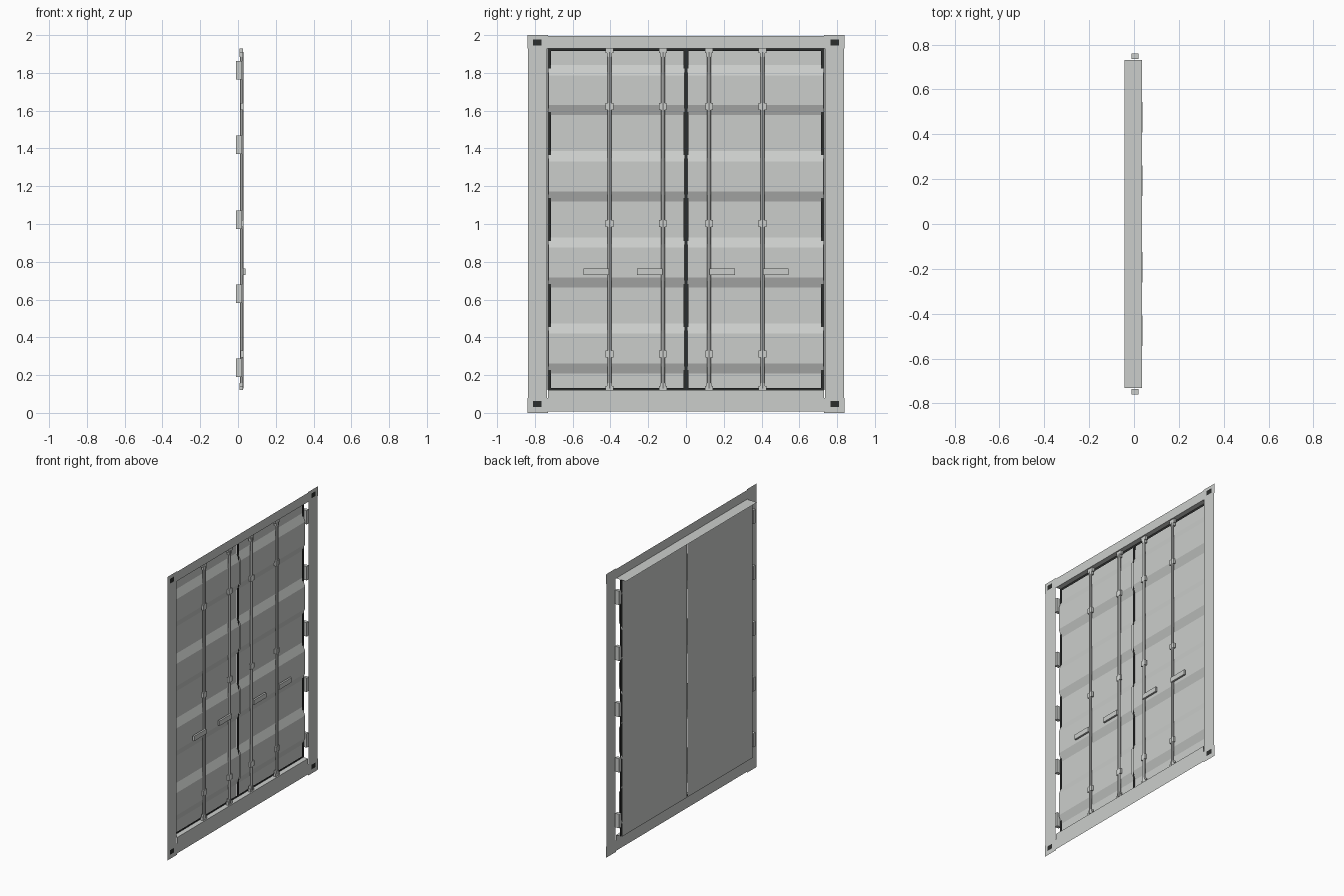
import bpy, bmesh, math

if "Cube" in bpy.data.objects:
    bpy.data.objects.remove(bpy.data.objects["Cube"])


def material(name, rgb):
    m = bpy.data.materials.new(name)
    m.diffuse_color = (*rgb, 1)
    m.use_nodes = True
    m.node_tree.nodes["Principled BSDF"].inputs["Base Color"].default_value = m.diffuse_color
    return m


GREY = material("painted_grey", (0.60, 0.615, 0.60))
DARK = material("dark_rubber", (0.024, 0.026, 0.025))


def finish(bm, name, mat):
    me = bpy.data.meshes.new(name)
    bm.to_mesh(me)
    bm.free()
    me.materials.append(mat)
    ob = bpy.data.objects.new(name, me)
    bpy.context.collection.objects.link(ob)
    return ob


def sheets(name, mat, x, rects):
    """Flat upright sheets at depth x, each rect is (y0, y1, z0, z1)."""
    bm = bmesh.new()
    for y0, y1, z0, z1 in rects:
        y0, y1 = sorted((y0, y1))
        bm.faces.new([bm.verts.new((x, y, z)) for y, z in
                      ((y0, z0), (y1, z0), (y1, z1), (y0, z1))])
    return finish(bm, name, mat)


def boxes(name, mat, items):
    """Boxes given as (x0, x1, y0, y1, z0, z1)."""
    bm = bmesh.new()
    for x0, x1, y0, y1, z0, z1 in items:
        vs = bmesh.ops.create_cube(bm, size=1)["verts"]
        for v in vs:
            v.co = ((x0 + x1) / 2 + v.co.x * (x1 - x0),
                    (y0 + y1) / 2 + v.co.y * abs(y1 - y0),
                    (z0 + z1) / 2 + v.co.z * (z1 - z0))
    return finish(bm, name, mat)


def profile_sheet(name, mat, pts, y0, y1):
    """Sweep an (x, z) profile along y."""
    bm = bmesh.new()
    rows = [[bm.verts.new((x, y, z)) for x, z in pts] for y in (y0, y1)]
    for i in range(len(pts) - 1):
        bm.faces.new((rows[0][i], rows[1][i], rows[1][i + 1], rows[0][i + 1]))
    return finish(bm, name, mat)


FX = 0.035                 # frame plane
LOW, HIGH = 0.12, 1.93     # door opening
SIDES = (("left", -1), ("right", 1))

# Frame: header and sill, each with a return strip towards the doors
profile_sheet("header", GREY, [(FX, 1.995), (FX, HIGH), (-0.043, HIGH)], -0.73, 0.73)
profile_sheet("sill", GREY, [(-0.012, LOW), (FX, LOW), (FX, 0.008)], -0.73, 0.73)

# Corrugation profile shared by both doors
OUT, IN = 0.015, -0.008
corrugation = [(IN, LOW + 0.004)]
for i in range(4):
    z = 0.209 + i * 0.4556
    corrugation += [(IN, z), (OUT, z + 0.053), (OUT, z + 0.211), (IN, z + 0.265)]
corrugation.append((IN, HIGH - 0.012))

for side, s in SIDES:
    # Corner posts and corner castings with dark slots
    sheets(side + "_post", GREY, FX, [(s * 0.735, s * 0.836, 0.01, 1.99)])
    sheets(side + "_castings", GREY, FX + 0.001,
           [(s * 0.73, s * 0.84, 1.93, 2.0), (s * 0.73, s * 0.84, 0.0, 0.08)])
    sheets(side + "_casting_slots", DARK, FX + 0.003,
           [(s * 0.765, s * 0.81, z, z + 0.033) for z in (0.03, 1.944)])

    # Door leaf: corrugated front, flat back, rubber seal round the edge
    profile_sheet(side + "_door_front", GREY, corrugation, s * 0.727, s * 0.007)
    sheets(side + "_door_back", GREY, -0.011, [(s * 0.003, s * 0.728, LOW, HIGH)])
    sheets(side + "_door_seal", DARK, 0.0,
           [(s * 0.714, s * 0.734, LOW, HIGH), (s * 0.001, s * 0.012, LOW, HIGH),
            (s * 0.012, s * 0.714, LOW, LOW + 0.012),
            (s * 0.012, s * 0.714, HIGH - 0.015, HIGH)])

    # Hinges tucked behind the post
    boxes(side + "_hinges", GREY,
          [(-0.011, 0.021, s * 0.736, s * 0.76, z, z + 0.098)
           for z in (0.19, 0.583, 0.974, 1.37, 1.765)])

    for label, y in (("inner", 0.122), ("outer", 0.405)):
        name = f"{side}_{label}"
        yc = s * y
        # Locking bar
        bpy.ops.mesh.primitive_cylinder_add(vertices=8, radius=0.010, depth=1.78,
                                            location=(0.02, yc, 1.02))
        bar = bpy.context.object
        bar.name = name + "_locking_bar"
        bar.data.materials.append(GREY)
        # Bar guides, and keepers at the top and bottom
        boxes(name + "_guides", GREY,
              [(0.013, 0.028, yc - 0.02, yc + 0.02, z - 0.018, z + 0.018)
               for z in (0.312, 1.002, 1.622)])
        boxes(name + "_keepers", GREY,
              [(0.008, 0.026, yc - 0.022, yc + 0.022, 0.12, 0.142),
               (0.008, 0.026, yc - 0.014, yc + 0.014, 0.142, 0.158),
               (0.008, 0.026, yc - 0.022, yc + 0.022, 1.905, 1.93),
               (0.008, 0.026, yc - 0.014, yc + 0.014, 1.885, 1.905)])
        # Handle
        boxes(name + "_handle", GREY,
              [(0.026, 0.039, s * (y + 0.003), s * (y + 0.138), 0.73, 0.764)])
